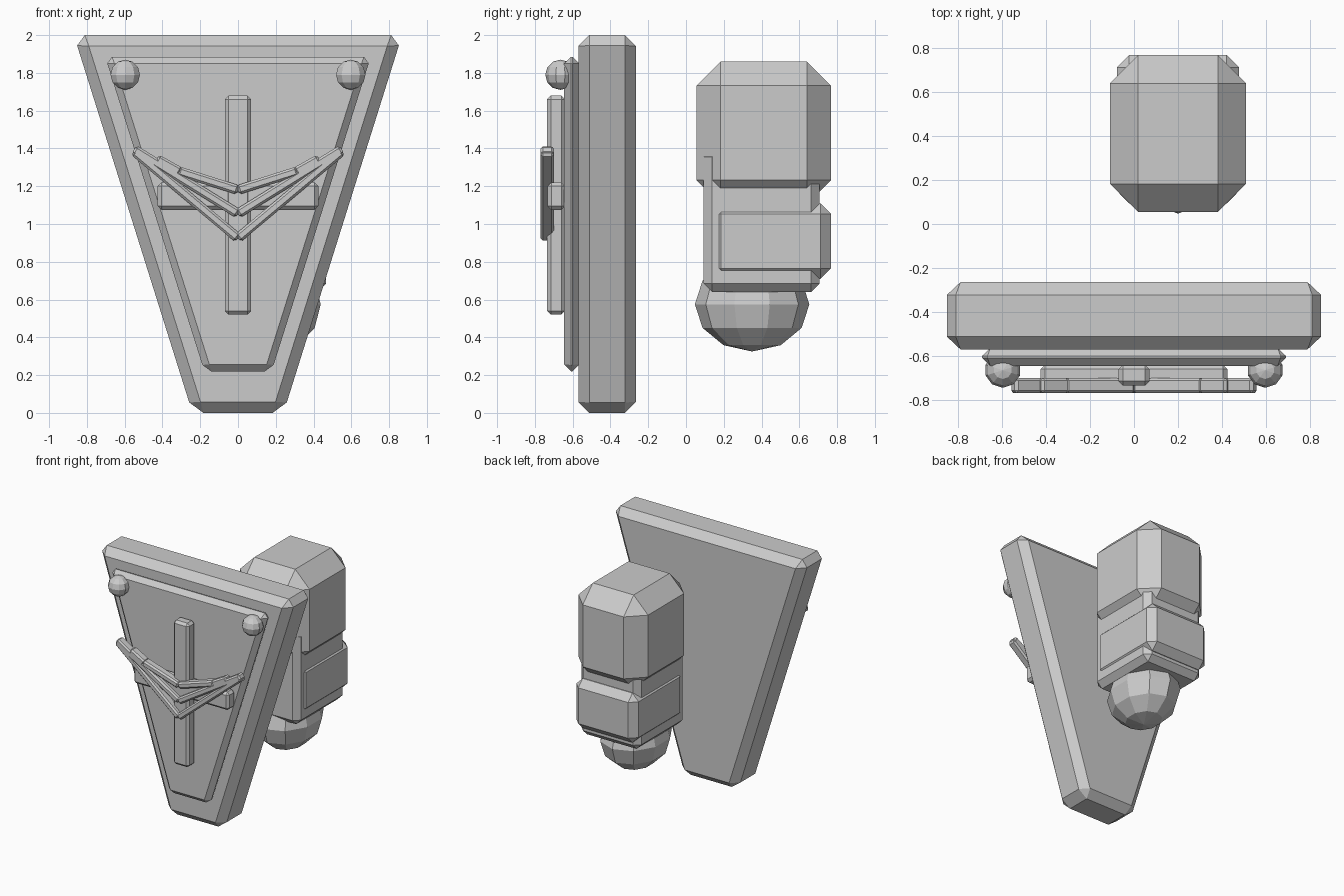
import bpy, math
from mathutils import Vector

if "Cube" in bpy.data.objects:
    bpy.data.objects.remove(bpy.data.objects["Cube"])


def mesh_object(name, verts, faces, bevel):
    me = bpy.data.meshes.new(name)
    me.from_pydata(verts, [], faces)
    ob = bpy.data.objects.new(name, me)
    bpy.context.collection.objects.link(ob)
    mod = ob.modifiers.new("chamfer", 'BEVEL')
    mod.width, mod.segments, mod.limit_method = bevel, 1, 'NONE'
    return ob


def slab(name, profile, y0, y1, bevel):
    """Extrude a counter-clockwise x-z profile from y0 (front) to y1 (back)."""
    n = len(profile)
    verts = [(x, y, z) for y in (y0, y1) for x, z in profile]
    faces = [list(range(n)), list(range(2 * n - 1, n - 1, -1))]
    faces += [(i, i + n, (i + 1) % n + n, (i + 1) % n) for i in range(n)]
    return mesh_object(name, verts, faces, bevel)


def block(name, x, y, z, bevel):
    return slab(name, [(x[0], z[0]), (x[1], z[0]), (x[1], z[1]), (x[0], z[1])], y[0], y[1], bevel)


def bar(name, a, b, width, y0, y1, bevel):
    a, b = Vector(a), Vector(b)
    d = (b - a).normalized()
    s = Vector((-d.y, d.x)) * width / 2
    return slab(name, [tuple(p) for p in (a - s, b - s, b + s, a + s)], y0, y1, bevel)


def ball(name, centre, radii):
    bpy.ops.mesh.primitive_uv_sphere_add(segments=10, ring_count=6, location=centre)
    ob = bpy.context.object
    ob.name, ob.scale = name, radii
    return ob


# tapered shield and its raised front panel
slab("shield", [(-0.241, 0), (0.241, 0), (0.869, 2), (-0.869, 2)], -0.57, -0.265, 0.058)
slab("front_panel", [(-0.178, 0.22), (0.178, 0.22), (0.703, 1.885), (-0.703, 1.885)],
     -0.645, -0.565, 0.036)

# cross on the panel
block("upright", (-0.07, 0.07), (-0.735, -0.64), (0.52, 1.68), 0.02)
block("crosspiece", (-0.425, 0.425), (-0.733, -0.64), (1.075, 1.22), 0.02)

# corner studs and hanging cords, mirrored left and right
for side, s in (("left", -1), ("right", 1)):
    ball("stud_" + side, (s * 0.597, -0.665, 1.79), (0.082, 0.08, 0.08))
    paths = [((0.55, 1.385), (0, 0.925)),
             ((0.55, 1.395), (0, 1.055)),
             ((0.43, 1.345), (0.305, 1.275)),
             ((0.315, 1.28), (0, 1.18))]
    for i, (p, q) in enumerate(paths):
        ends = sorted([(s * p[0], p[1]), (s * q[0], q[1])])
        bar(f"cord_{side}_{i}", ends[0], ends[1], 0.05, -0.77, -0.70, 0.012)

# separate head piece behind: core, cap, lower wrap and round chin
block("head_core", (-0.067, 0.467), (0.093, 0.707), (0.64, 1.4), 0.045)
block("cap", (-0.11, 0.51), (0.055, 0.768), (1.105, 1.86), 0.128)
block("lower_wrap", (-0.077, 0.477), (0.13, 0.768), (0.71, 1.108), 0.055)
ball("chin", (0.2, 0.35, 0.575), (0.25, 0.303, 0.25))
